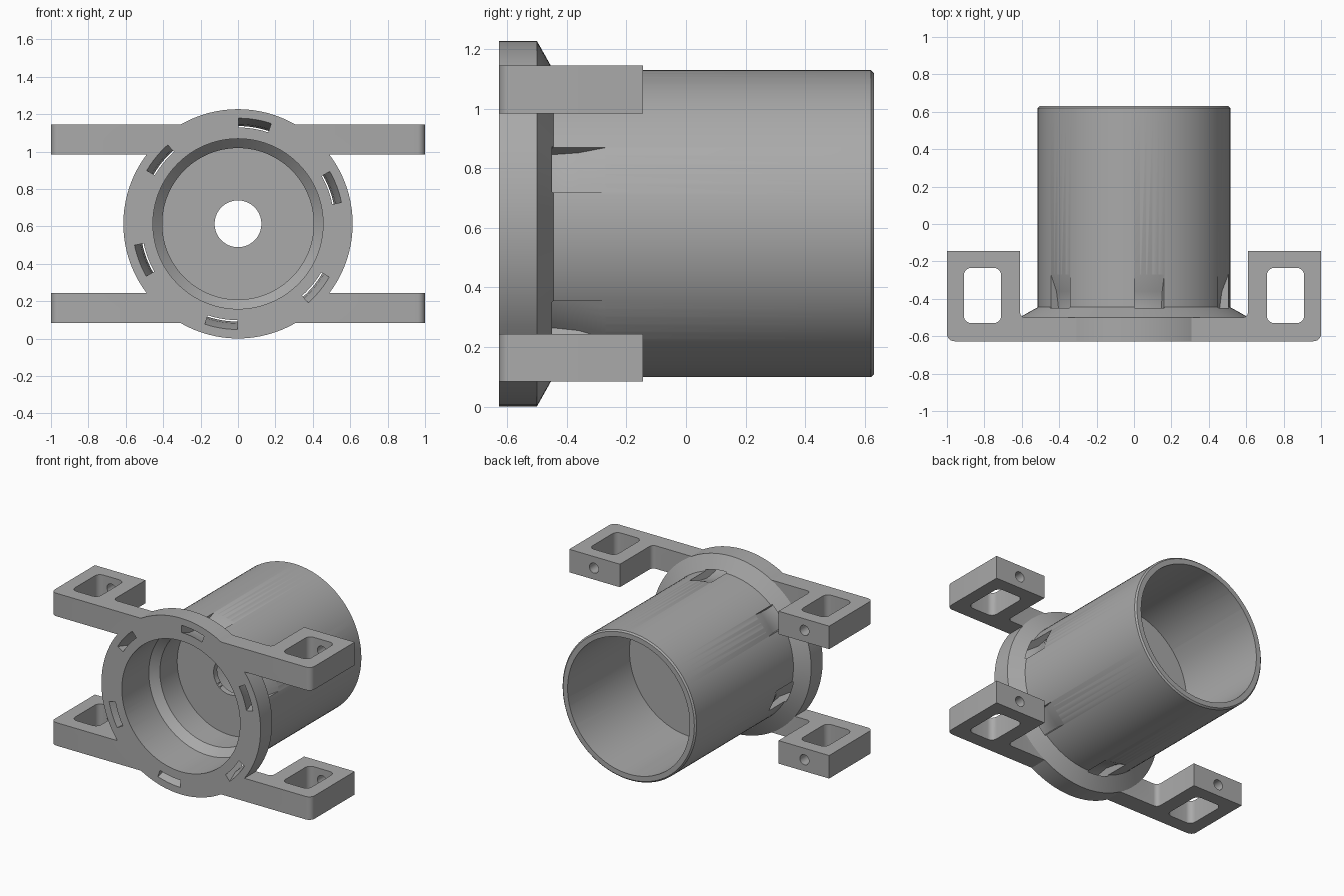
import bpy, bmesh, math
from mathutils import Vector

AXIS_Z = 0.614      # height of the tube axis
FRONT = -0.627      # front plane

old = bpy.data.objects.get("Cube")
if old:
    bpy.data.objects.remove(old, do_unlink=True)

grey = bpy.data.materials.new("plain grey")
grey.use_nodes = True
grey.diffuse_color = (0.4, 0.4, 0.4, 1)
grey.node_tree.nodes["Principled BSDF"].inputs["Base Color"].default_value = (0.4, 0.4, 0.4, 1)


def make_object(name, bm, helper=True):
    bmesh.ops.remove_doubles(bm, verts=bm.verts, dist=1e-5)
    bmesh.ops.recalc_face_normals(bm, faces=bm.faces)
    mesh = bpy.data.meshes.new(name)
    bm.to_mesh(mesh)
    bm.free()
    mesh.materials.append(grey)
    obj = bpy.data.objects.new(name, mesh)
    bpy.context.collection.objects.link(obj)
    obj.hide_render = helper
    return obj


def revolve(name, profile, start=0, sweep=360, steps=96, helper=True):
    """Turn (y, radius) points about the tube axis; angles run clockwise from the top."""
    bm = bmesh.new()
    full = sweep == 360
    rings = []
    for i in range(steps if full else steps + 1):
        a = math.radians(start + sweep * i / steps)
        rings.append([bm.verts.new((r * math.sin(a), y, AXIS_Z + r * math.cos(a)))
                      for y, r in profile])
    n = len(profile)
    for i in range(steps):
        p, q = rings[i], rings[(i + 1) % len(rings)]
        for j in range(n - 1 if full else n):
            k = (j + 1) % n
            ends = [p[j], p[k], q[k], q[j]]
            # Points on the axis are shared by every ring
            if full and profile[j][1] == 0:
                ends = [rings[0][j], p[k], q[k]]
            elif full and profile[k][1] == 0:
                ends = [p[j], rings[0][k], q[j]]
            bm.faces.new(ends)
    if not full:
        bm.faces.new(rings[0])
        bm.faces.new(rings[-1])
    loose = [v for v in bm.verts if not v.link_faces]
    bmesh.ops.delete(bm, geom=loose, context='VERTS')
    return make_object(name, bm, helper)


def rounded(corners, steps=6):
    """Round each (x, y, radius) right-angled corner of an outline."""
    out = []
    for i, (x, y, r) in enumerate(corners):
        p = Vector((x, y))
        if r == 0:
            out.append(p)
            continue
        u = (Vector(corners[i - 1][:2]) - p).normalized()
        v = (Vector(corners[(i + 1) % len(corners)][:2]) - p).normalized()
        for s in range(steps + 1):
            t = math.pi / 2 * s / steps
            out.append(p + u * r * (1 - math.sin(t)) + v * r * (1 - math.cos(t)))
    return out


def extrude(name, outline, z, height):
    bm = bmesh.new()
    face = bm.faces.new([bm.verts.new((p.x, p.y, z - height / 2)) for p in outline])
    geom = bmesh.ops.extrude_face_region(bm, geom=[face])["geom"]
    bmesh.ops.translate(bm, vec=(0, 0, height),
                        verts=[g for g in geom if isinstance(g, bmesh.types.BMVert)])
    return make_object(name, bm)


def combine(target, tool, operation):
    mod = target.modifiers.new(tool.name, 'BOOLEAN')
    mod.operation = operation
    mod.solver = 'EXACT'
    mod.object = tool
    bpy.context.view_layer.objects.active = target
    bpy.ops.object.modifier_apply(modifier=mod.name)
    bpy.data.objects.remove(tool, do_unlink=True)


# Tube with front flange
body = revolve("flanged_tube", [(FRONT, 0), (FRONT, 0.613), (-0.5, 0.613), (-0.445, 0.515),
                                (0.62, 0.515), (0.63, 0.505), (0.63, 0)], helper=False)

# Mounting bars with an end block, window and screw hole on each side
right_half = [(1, FRONT, 0.04), (1, -0.145, 0), (0.61, -0.145, 0), (0.61, -0.5, 0.03)]
bar_outline = right_half + [(-x, y, r) for x, y, r in reversed(right_half)]
window = [(0.71, -0.53, 0.04), (0.91, -0.53, 0.04), (0.91, -0.235, 0.04), (0.71, -0.235, 0.04)]
for side in (-1, 1):
    z = AXIS_Z + side * 0.45
    bar = extrude("mounting_bar", rounded(bar_outline), z, 0.16)
    for s in (-1, 1):
        combine(bar, extrude("window", rounded([(s * x, y, r) for x, y, r in window]), z, 0.3),
                'DIFFERENCE')
        bm = bmesh.new()
        bmesh.ops.create_cone(bm, cap_ends=True, segments=24, radius1=0.035, radius2=0.035, depth=0.2)
        for v in bm.verts:
            v.co = (s * 0.81 + v.co.x, -0.19 + v.co.z, z + v.co.y)
        combine(bar, make_object("screw_hole", bm), 'DIFFERENCE')
    combine(body, bar, 'UNION')

# Front bore, rear bore and the hole in the wall between them
bores = {
    "front_bore": [(-0.7, 0), (-0.7, 0.455), (-0.33, 0.455), (-0.28, 0.405), (-0.09, 0.405), (-0.09, 0)],
    "rear_bore": [(-0.05, 0), (-0.05, 0.47), (0.7, 0.47), (0.7, 0)],
    "centre_hole": [(-0.2, 0), (-0.2, 0.125), (0.1, 0.125), (0.1, 0)],
}
for name, profile in bores.items():
    combine(body, revolve(name, profile), 'DIFFERENCE')

# Six curved slots from the flange face out through the tube wall
slot = [(-0.65, 0.527), (FRONT, 0.515), (-0.535, 0.48), (-0.445, 0.468), (-0.36, 0.48),
        (-0.27, 0.515), (-0.255, 0.522), (-0.443, 0.522), (-0.535, 0.532), (FRONT, 0.565), (-0.65, 0.575)]
for i in range(6):
    combine(body, revolve("slot", slot, 60 * i + 0.3, 18, 6), 'DIFFERENCE')

# Smooth round walls, keep edges crisp
bpy.ops.object.select_all(action='DESELECT')
body.select_set(True)
bpy.context.view_layer.objects.active = body
bpy.ops.object.shade_smooth_by_angle(angle=math.radians(25))
